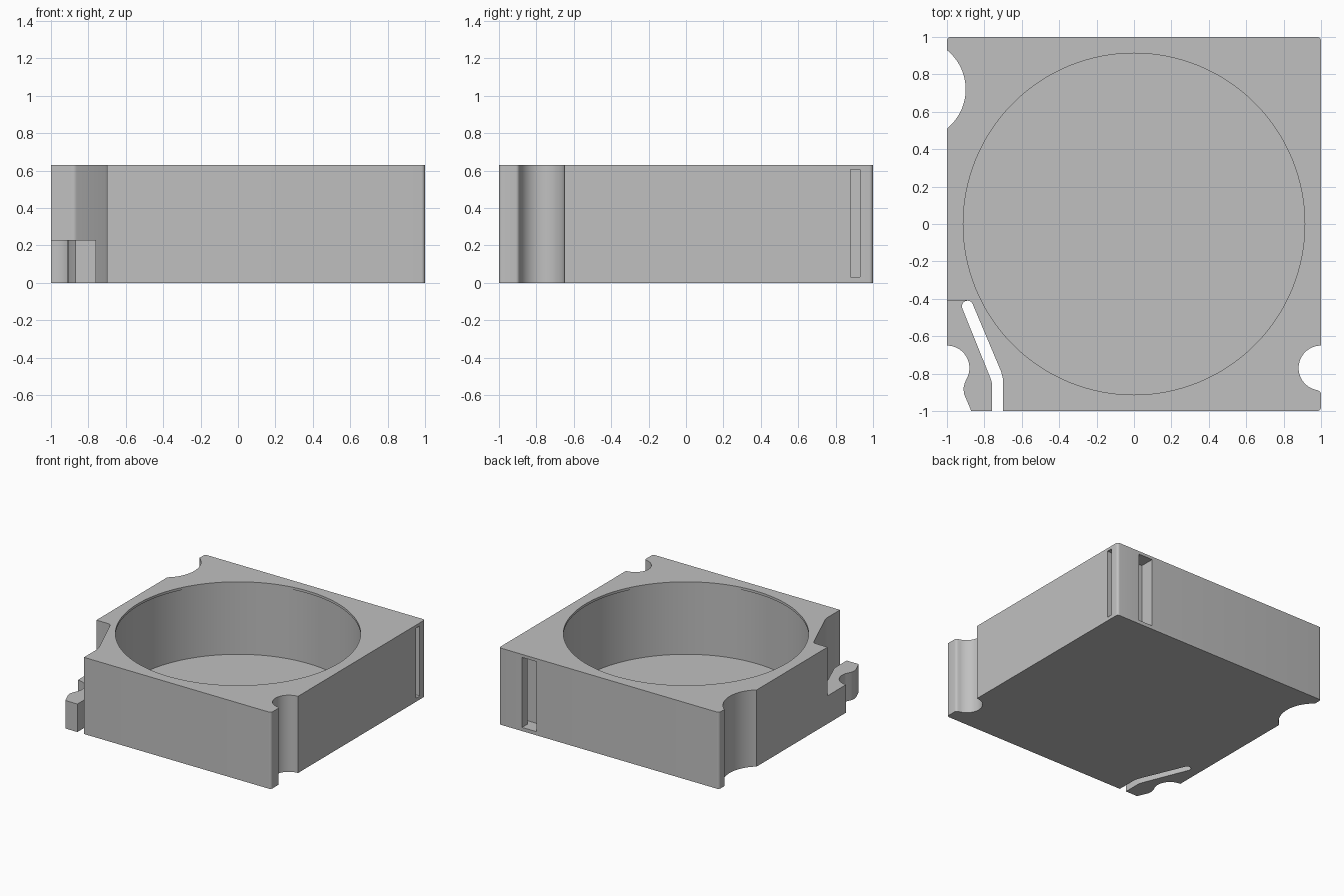
import bpy
import bmesh
from math import cos, sin, radians

if "Cube" in bpy.data.objects:
    bpy.data.objects.remove(bpy.data.objects["Cube"], do_unlink=True)

HEIGHT = 0.63
FLOOR = 0.03

grey = bpy.data.materials.new("plain grey")
grey.use_nodes = True
colour = (0.53, 0.53, 0.53, 1)
grey.diffuse_color = colour
grey.node_tree.nodes["Principled BSDF"].inputs["Base Color"].default_value = colour


def arc(cx, cy, r, start, end, n=16):
    """Points along an arc, angles in degrees."""
    angles = [radians(start + (end - start) * i / n) for i in range(n + 1)]
    return [(cx + r * cos(a), cy + r * sin(a)) for a in angles]


def circle(r, n=128):
    return arc(0, 0, r, 0, 360, n)[:-1]


def prism(name, outline, bottom, top):
    """Extrude a flat outline between two heights."""
    bm = bmesh.new()
    base = bm.faces.new([bm.verts.new((x, y, bottom)) for x, y in outline])
    result = bmesh.ops.extrude_face_region(bm, geom=[base])
    moved = [v for v in result["geom"] if isinstance(v, bmesh.types.BMVert)]
    bmesh.ops.translate(bm, verts=moved, vec=(0, 0, top - bottom))
    bmesh.ops.recalc_face_normals(bm, faces=bm.faces)
    mesh = bpy.data.meshes.new(name)
    bm.to_mesh(mesh)
    bm.free()
    mesh.materials.append(grey)
    obj = bpy.data.objects.new(name, mesh)
    bpy.context.collection.objects.link(obj)
    return obj


def activate(obj):
    bpy.ops.object.select_all(action='DESELECT')
    obj.select_set(True)
    bpy.context.view_layer.objects.active = obj


def cut(obj, outline, bottom, top):
    """Subtract a prism from an object."""
    cutter = prism("cutter", outline, bottom, top)
    cutter.hide_render = True
    mod = obj.modifiers.new("cut", 'BOOLEAN')
    mod.operation = 'DIFFERENCE'
    mod.solver = 'EXACT'
    mod.object = cutter
    activate(obj)
    bpy.ops.object.modifier_apply(modifier=mod.name)
    bpy.data.objects.remove(cutter, do_unlink=True)


# Square housing with finger notches, rounded corners and a corner cutout
R = 0.02
housing_outline = (
    [(-0.70, -1)]
    + arc(1 - R, -1 + R, R, -90, 0, 5)
    + arc(1 - R, -0.91, R, 0, 60, 4)
    + arc(1, -0.77, 0.12, -100, -270, 28)
    + arc(1 - R, 1 - R, R, 0, 90, 5)
    + arc(-1 + R, 1 - R, R, 90, 180, 5)
    + arc(-1.17, 0.72, 0.27, 51, -51, 28)
    + [(-1, -0.41)]
    + arc(-0.89, -0.44, 0.03, 90, 22, 6)
    + [(-0.71, -0.79), (-0.70, -0.83)]
)
housing = prism("housing", housing_outline, 0, HEIGHT)

# Round pocket with a thin overhanging rim
cut(housing, circle(0.922), FLOOR, HEIGHT - 0.02)
cut(housing, circle(0.913), HEIGHT - 0.1, HEIGHT + 0.1)

# Strap channel around the back corner, open on two sides
channel = [(0.66, 0.88), (1.1, 0.88), (1.1, 0.93), (0.79, 0.93),
           (0.79, 1.1), (0.66, 1.1)]
cut(housing, channel, FLOOR, HEIGHT - 0.025)

# Low flexible clip beside the cutout
clip_outline = (
    [(-1, -0.41)]
    + arc(-1, -0.77, 0.12, 90, -20, 20)
    + [(-0.905, -0.85), (-0.912, -0.88), (-0.908, -0.91),
       (-0.87, -1), (-0.76, -1), (-0.76, -0.85), (-0.765, -0.83)]
    + arc(-0.89, -0.44, 0.03, 202, 90, 8)
)
clip = prism("flexible_clip", clip_outline, 0, 0.23)

for part in (housing, clip):
    activate(part)
    bpy.ops.object.shade_smooth_by_angle(angle=radians(30))
